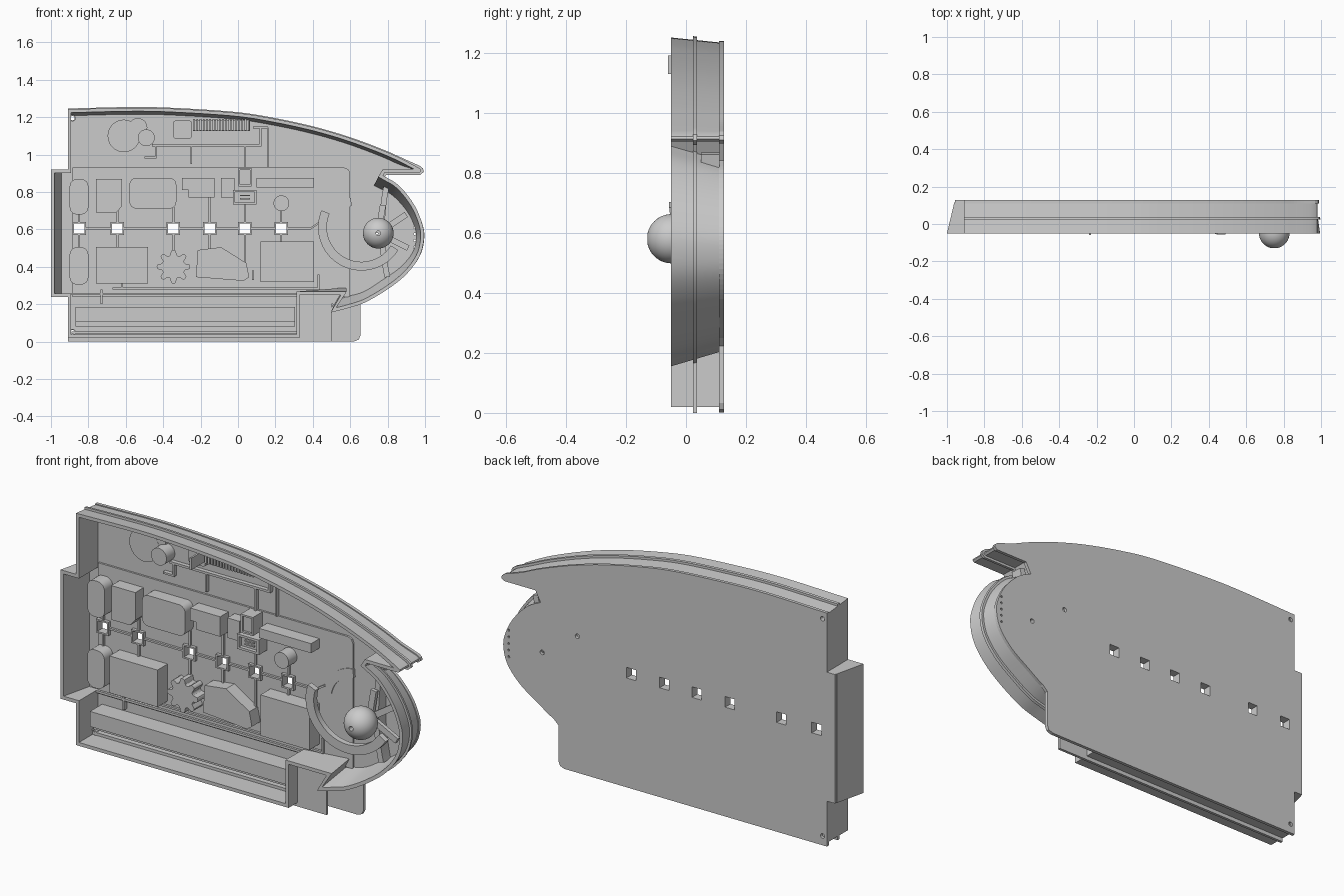
import bpy, bmesh
from math import sin, cos, pi, radians, tanh, atan2
from mathutils import Vector as V

if "Cube" in bpy.data.objects:
    bpy.data.objects.remove(bpy.data.objects["Cube"])

# ---------- helpers ----------
def make(name, verts, faces):
    me = bpy.data.meshes.new(name)
    me.from_pydata(verts, [], faces)
    bm = bmesh.new(); bm.from_mesh(me)
    bmesh.ops.recalc_face_normals(bm, faces=bm.faces)
    bm.to_mesh(me); bm.free()
    ob = bpy.data.objects.new(name, me)
    bpy.context.collection.objects.link(ob)
    return ob

def prisms(name, shapes):
    """Join several x-z polygons, each extruded from y0 to y1, into one object."""
    vs, fs = [], []
    for pts, y0, y1 in shapes:
        o, n = len(vs), len(pts)
        vs += [(p[0], y0, p[1]) for p in pts] + [(p[0], y1, p[1]) for p in pts]
        fs += [[o + i for i in range(n)], [o + n + i for i in range(n)]]
        fs += [(o + i, o + (i+1) % n, o + n + (i+1) % n, o + n + i) for i in range(n)]
    return make(name, vs, fs)

def rect(x0, x1, z0, z1, r=0):
    if r == 0:
        return [(x0, z0), (x1, z0), (x1, z1), (x0, z1)]
    cs = [(x1-r, z1-r), (x0+r, z1-r), (x0+r, z0+r), (x1-r, z0+r)]
    return [(cx + r*cos(pi/2*(q + k/6)), cz + r*sin(pi/2*(q + k/6)))
            for q, (cx, cz) in enumerate(cs) for k in range(7)]

def disc(x, z, r, n=32):
    return [(x + r*cos(2*pi*i/n), z + r*sin(2*pi*i/n)) for i in range(n)]

def band(cx, cz, r0, r1, a0, a1, n=40):
    an = [radians(a0 + (a1-a0)*i/n) for i in range(n+1)]
    return [(cx + r1*cos(a), cz + r1*sin(a)) for a in an] + \
           [(cx + r0*cos(a), cz + r0*sin(a)) for a in reversed(an)]

def bar(x0, z0, x1, z1, w):
    a, b = V((x0, z0)), V((x1, z1))
    d = (b-a).normalized() * w/2
    n = V((-d.y, d.x))
    return [tuple(p) for p in (a+n, b+n, b-n, a-n)]

def spline(p, k=5):
    p = [V(q) for q in p]
    p = [2*p[0]-p[1]] + p + [2*p[-1]-p[-2]]
    out = []
    for i in range(1, len(p)-2):
        a, b, c, d = p[i-1:i+3]
        for s in range(k):
            t = s/k
            out.append(.5*(2*b + (c-a)*t + (2*a-5*b+4*c-d)*t*t + (3*b-a-3*c+d)*t**3))
    return out + [p[-2]]

def offset(pts, d):
    """Offset a clockwise outline; outward offsets leave the plain left end alone."""
    out, n = [], len(pts)
    for i in range(n):
        a, b, c = V(pts[i-1]), V(pts[i]), V(pts[(i+1) % n])
        u, w = (b-a).normalized(), (c-b).normalized()
        nu, nw = V((-u.y, u.x)), V((-w.y, w.x))
        m = nu + nw
        p = b + m * (d / max(.45, m.dot(m)/2))
        if d > 0 and b.x < -.9:
            p.x = b.x
            if .2 < b.y < 1:
                p.y = b.y
        out.append(p)
    return out

# ---------- shell outline; it narrows from front to back ----------
TOP = [(-.91, 1.242), (-.55, 1.25), (-.3, 1.243), (0, 1.222), (.2, 1.19), (.385, 1.15),
       (.53, 1.11), (.65, 1.07), (.78, 1.02), (.87, .98), (.965, .93)]
NOSE = [(.775, .888), (.86, .835), (.94, .735), (.985, .63), (.994, .55), (.97, .455),
        (.9, .36), (.8, .28), (.68, .21), (.59, .18), (.495, .155)]

def parts(y):
    t = (y + .05)/.177
    top = spline([(x, z - .018*t*(x < .96)) for x, z in TOP])
    top += [V((.978, .92)), V((.98, .912)), V((.97, .904)), V((.785, .904))]
    nose = spline([(x - .025*t*(x > .7) + .03*t*(x < .55), .53 + (z-.53)*(1-.14*t)) for x, z in NOSE])
    return top, nose, t

def left(t, b):
    return [(-.91, b), (-.91, .24), (-1 + .042*t, .24), (-1 + .042*t, .92), (-.91, .92)]

def outline(y, b=.02):
    top, nose, t = parts(y)
    return top + nose + [(.55, .25 + .02*t), (.33, .25), (.33, b)] + left(t, b)

def ring(name, y0, y1, out, inn, b=.02):
    loops = [[(p[0], y, p[1]) for p in offset(outline(y, b), d)]
             for y, d in ((y0, out), (y1, out), (y1, inn), (y0, inn))]
    n = len(loops[0])
    return make(name, sum(loops, []),
                [(j*n+i, j*n+(i+1) % n, (j+1) % 4*n+(i+1) % n, (j+1) % 4*n+i)
                 for j in range(4) for i in range(n)])

ring("shell_wall", -.05, .115, 0, -.018)
ring("outer_rib", .023, .037, .012, -.008, .012)
prisms("rib_foot", [(rect(.32, .5, 0, .235), .023, .037), (rect(.32, .53, .2, .25), .023, .037)])

# back plate with lower corner tab
top, nose, t = parts(.127)
plate_pts = offset(top + [p for p in nose if p.y > .5 or p.x > .665] +
                   [(.648, .225), (.648, .035), (.64, .016), (.62, .008)] + left(t, .008), .007)
plate = prisms("back_plate", [(plate_pts, .11, .127)])
panel = prisms("floor_panel", [([(-.885, .24), (.6, .24), (.6, .9), (.591, .921), (.57, .93),
                                 (-.885, .93)], .1, .1105)])

# ---------- square windows, screw and pin holes ----------
HX = [-.85, -.645, -.345, -.152, .037, .23]
cut = [(rect(x-.028, x+.028, .577, .633), -.3, .3) for x in HX]
cut += [(disc(x, z, .012, 16), -.3, .3) for x, z in
        ((-.885, 1.195), (-.885, .05), (.545, .72), (.75, .58))]
cut += [(disc(.945 - .1*(k*.035)**2, .575 + k*.035, .006, 10), .05, .3) for k in range(-2, 3)]
cutter = prisms("hole_cutter", cut)
cutter.hide_render = True
cutter.display_type = 'WIRE'
def drill(ob):
    m = ob.modifiers.new("holes", 'BOOLEAN')
    m.operation, m.object, m.solver = 'DIFFERENCE', cutter, 'EXACT'
drill(plate); drill(panel)

def frame(x0, x1, z0, z1, w, y0):
    return [(rect(x0, x1, z1-w, z1), y0, .102), (rect(x0, x1, z0, z0+w), y0, .102),
            (rect(x0, x0+w, z0, z1), y0, .102), (rect(x1-w, x1, z0, z1), y0, .102)]
prisms("window_frames", sum([frame(x-.036, x+.036, .569, .641, .008, .083) for x in HX], []))

# ---------- thin pipes on the floor ----------
W = .01
pipe = [bar(a+.036, .605, b-.036, .605, W) for a, b in zip(HX, HX[1:])]
pipe += [bar(.266, .605, .39, .605, W), bar(.38, .6, .44, .64, W)]
pipe += [bar(x, .641, x, z, W) for x, z in zip(HX, (.69, .7, .72, .78, .75, .71))]
pipe += [bar(x, .569, x, z, W) for x, z in zip(HX, (.5, .5, .48, .48, .42, .53))]
pipe += [bar(-.46, 1.05, .125, 1.05, .012), bar(-.25, .95, -.25, 1.05, W), bar(.037, .9, .037, 1.05, W),
         bar(.12, 1.05, .12, 1.15, .012), bar(.08, 1.145, .16, 1.145, W), bar(.16, .93, .16, 1.145, .006),
         bar(-.44, .98, -.44, 1.05, W), bar(-.5, .985, -.44, .985, W),
         bar(-.67, .285, .43, .285, W), bar(.43, .28, .43, .36, W), bar(-.89, .255, .55, .255, .012),
         bar(-.73, .2, -.73, .28, W), bar(-.62, .285, -.62, .31, W), bar(.08, .33, .08, .38, W)]
prisms("floor_pipes", [(p, .088, .111) for p in pipe])

# ---------- equipment blocks ----------
def block(name, pts, y0=.03):
    return prisms(name, [(pts, y0, .112)])
block("upper_tank", rect(-.9, -.8, .68, .87, .04))
block("lower_tank", rect(-.9, -.8, .305, .505, .04))
block("clipped_box", [(-.76, .69), (-.65, .69), (-.62, .725), (-.62, .87), (-.76, .87)])
block("rounded_box", rect(-.58, -.33, .712, .875, .035))
block("stepped_box", [(-.3, .81), (-.265, .81), (-.265, .77), (-.125, .77), (-.125, .875), (-.3, .875)])
block("small_box", rect(-.09, -.02, .77, .875), .04)
block("long_bar_box", rect(.1, .405, .825, .875))
block("round_post", disc(.232, .74, .042))
block("large_box", rect(-.76, -.48, .31, .505), .015)
block("right_box", rect(.12, .405, .32, .535), .015)
block("faceted_box", [(-.225, .345), (-.215, .49), (-.09, .505), (.045, .42), (.06, .345), (.03, .325)])
block("lobed_blob", [(-.345 + r*cos(a), .4 + r*sin(a)) for a, r in
                     [(2*pi*i/96, .076 + .014*tanh(2*cos(8*2*pi*i/96))) for i in range(96)]])
block("valve_body", rect(.01, .065, .84, .92), .03)
prisms("valve_frames", frame(.002, .073, .83, .928, .009, .02) + frame(-.027, .1, .733, .812, .012, .03))
prisms("valve_base", [(rect(-.02, .09, .74, .805), .05, .105), (rect(.01, .065, .778, .785), .04, .105),
                      (rect(.01, .065, .76, .767), .04, .105)])

# upper equipment: low lobed base, drum, square unit, comb
prisms("lobed_base", [(disc(-.61, 1.1, .087), .09, .112), (disc(-.535, 1.145, .05), .091, .112),
                      (disc(-.49, 1.09, .045), .092, .112)])
block("drum", disc(-.49, 1.09, .045), .04)
block("square_unit", rect(-.345, -.248, 1.085, 1.182, .012), .08)
prisms("comb_teeth", [(rect(-.24 + .0172*i, -.23 + .0172*i, 1.128, 1.19), -.06 if i == 0 else .04, .112)
                      for i in range(18)])
prisms("comb_back", [(rect(-.24, .063, 1.125, 1.185), .07, .112)])

# long trough box along the bottom, screw bosses in the left corners
prisms("long_box", [(rect(-.87, .305, .105, .185), .01, .112), (rect(-.87, .305, .08, .106), .04, .112),
                    (rect(-.89, .315, .04, .055), .06, .112)])
prisms("corner_bosses", [(band(-.885, z, .012, .018, 0, 359, 24), .06, .112) for z in (.05, 1.195)])

# ---------- nose: globe, ramped curved desk, partition and spokes ----------
bpy.ops.mesh.primitive_uv_sphere_add(segments=48, ring_count=24, radius=.082, location=(.75, -.048, .58))
globe = bpy.context.object
globe.name = "globe"
drill(globe)
prisms("globe_post", [(band(.75, .58, .013, .03, 0, 359, 24), .0, .112)])
desk = prisms("curved_desk", [(band(.66, .612, .185, .232, 157, 328), -.056, -.026)])
for v in desk.data.vertices:            # slope the desk back towards its lower end
    a = atan2(v.co.z - .612, v.co.x - .66) % (2*pi)
    v.co.y += .06 * (a - radians(157)) / radians(171)
prisms("inner_arc", [(band(.62, .58, .145, .19, 95, 170), .095, .112)])
prisms("curved_partition", [(band(1.9, .6, 1.115, 1.145, 166.5, 193), .05, .112)])
prisms("spokes", [(bar(.75, .58, x, z, .032), .02, .04) for x, z in ((.775, .73), (.9, .68), (.91, .5))])

bpy.ops.object.select_all(action='SELECT')
for ob in (plate, panel, cutter):       # flat parts stay flat shaded
    ob.select_set(False)
bpy.context.view_layer.objects.active = globe
bpy.ops.object.shade_smooth_by_angle(angle=radians(30))
